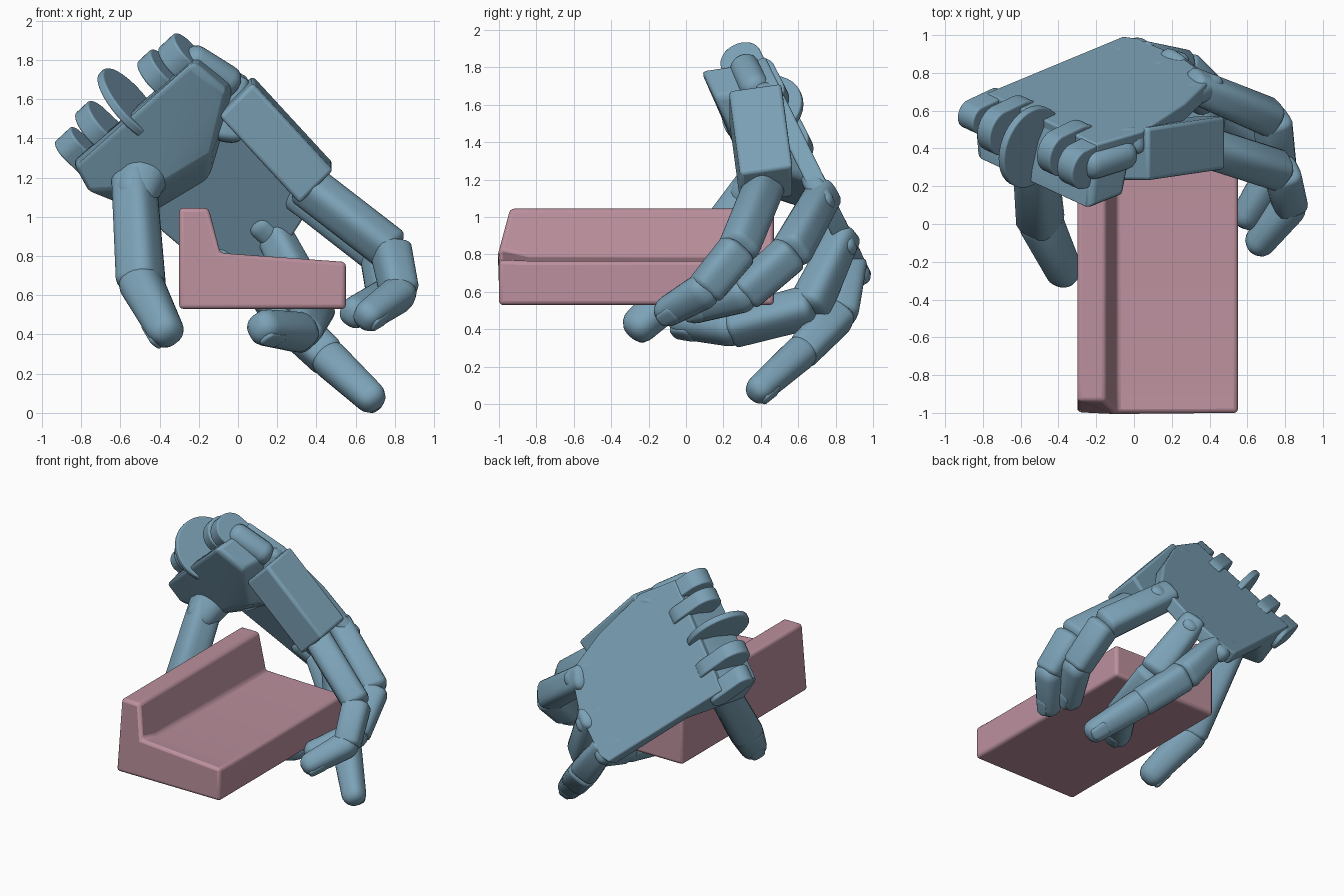
import bpy, bmesh, math
from mathutils import Vector as V

if "Cube" in bpy.data.objects:
    bpy.data.objects.remove(bpy.data.objects["Cube"])


def material(name, rgb):
    m = bpy.data.materials.new(name)
    m.diffuse_color = (*rgb, 1)
    m.use_nodes = True
    m.node_tree.nodes["Principled BSDF"].inputs["Base Color"].default_value = m.diffuse_color
    return m


BLUE = material("blue", (0.20, 0.36, 0.47))
PINK = material("pink", (0.50, 0.28, 0.34))


def finish(name, bm, mat, bevel=0.0, angle=35):
    bmesh.ops.recalc_face_normals(bm, faces=bm.faces)
    me = bpy.data.meshes.new(name)
    bm.to_mesh(me)
    bm.free()
    me.materials.append(mat)
    ob = bpy.data.objects.new(name, me)
    bpy.context.collection.objects.link(ob)
    if bevel:
        b = ob.modifiers.new("bevel", 'BEVEL')
        b.width, b.segments = bevel, 3
        b.limit_method, b.angle_limit = 'ANGLE', math.radians(25)
    bpy.ops.object.select_all(action='DESELECT')
    ob.select_set(True)
    bpy.context.view_layer.objects.active = ob
    bpy.ops.object.shade_smooth_by_angle(angle=math.radians(angle))
    return ob


def loft(bm, rings):
    rows = [[bm.verts.new(p) for p in r] for r in rings]
    n = len(rows[0])
    for r, s in zip(rows, rows[1:]):
        for i in range(n):
            bm.faces.new((r[i], r[(i + 1) % n], s[(i + 1) % n], s[i]))
    bm.faces.new(rows[0])
    bm.faces.new(rows[-1])


def hull(name, pts, bevel):
    bm = bmesh.new()
    for p in pts:
        bm.verts.new(p)
    r = bmesh.ops.convex_hull(bm, input=bm.verts)
    junk = {g for k in ("geom_interior", "geom_unused") for g in r[k]
            if isinstance(g, bmesh.types.BMVert)}
    bmesh.ops.delete(bm, geom=list(junk), context='VERTS')
    bmesh.ops.dissolve_limit(bm, angle_limit=0.03, verts=bm.verts, edges=bm.edges)
    return finish(name, bm, BLUE, bevel)


def segment(name, a, b, ra, rb, up, ext=0.55, power=4.0, flat=0.95):
    """Rounded, slightly boxy link from a to b with domed ends."""
    a, b = V(a), V(b)
    d = (b - a).normalized()
    up = V(up)
    up = (up - d * up.dot(d)).normalized()
    side = d.cross(up)
    stops = []
    for k in range(5):                       # start dome
        q = math.radians(12 + 78 * k / 4)
        stops.append((a - d * ra * ext * math.cos(q), ra * math.sin(q) ** 0.8))
    for k in range(5):                       # end dome
        q = math.radians(90 - 78 * k / 4)
        stops.append((b + d * rb * ext * math.cos(q), rb * math.sin(q) ** 0.8))
    rings = []
    for c, r in stops:
        ring = []
        for i in range(24):
            q = 2 * math.pi * i / 24
            cx, sx = math.cos(q), math.sin(q)
            f = (abs(cx) ** power + abs(sx) ** power) ** (-1 / power)
            ring.append(c + side * (r * f * cx) + up * (r * flat * f * sx))
        rings.append(ring)
    bm = bmesh.new()
    loft(bm, rings)
    return finish(name, bm, BLUE, 0, 50)


def finger(name, pts, radii):
    pts = [V(p) for p in pts]
    dirs = [(q - p).normalized() for p, q in zip(pts, pts[1:])]
    bend = dirs[0] - dirs[-1]                # outside of the curl
    for i, d in enumerate(dirs):
        last = i == len(dirs) - 1
        segment(f"{name}_link_{i + 1}", pts[i] + d * 0.02,
                pts[i + 1] - d * (0 if last else 0.02),
                radii[i], radii[i + 1], bend, 0.95 if last else 0.45,
                2.5 if last else 3.6)
    # nail plate on the tip
    d, r = dirs[-1], radii[-1]
    up = (bend - d * bend.dot(d)).normalized()
    c = pts[-1] + up * r * 0.78
    segment(name + "_nail", c - d * r * 0.6, c + d * r * 0.35,
            r * 0.6, r * 0.52, up, 0.6, 3, 0.42)


def palm(x, z, t):
    """Point on the slanted back of the hand, t below its surface."""
    return V((x, 1 - (z - 0.68) / 2.04 - 0.9 * t, z - 0.44 * t))


# gripped block: tray with one raised side wall
def profile(y, top_y, floor_left, floor_right):
    return [(-0.30, y, 0.53), (0.55, y, 0.53), (0.55, y, floor_right),
            (-0.09, y, floor_left), (-0.15, top_y, 1.045), (-0.30, top_y, 1.045)]


bm = bmesh.new()
loft(bm, [profile(-1.0, -0.94, 0.82, 0.77), profile(-0.84, -0.84, 0.785, 0.765),
          profile(0.47, 0.47, 0.78, 0.765)])
finish("block", bm, PINK, 0.022, 40)

# back of the hand
outline = [(-0.78, 1.30), (-0.06, 0.69), (0.02, 0.71), (0.26, 0.92), (0.41, 1.15),
           (0.27, 1.42), (0.04, 1.72), (-0.2, 1.86)]
hull("palm_plate", [palm(x, z, t) for x, z in outline for t in (0, 0.10)], 0.012)

# thick heel of the palm at the wrist
heel = [(-0.77, 1.29, 0.03), (-0.2, 1.85, 0.03), (0.0, 1.70, 0.05), (-0.15, 1.2, 0.05),
        (-0.45, 1.02, 0.05), (-0.84, 1.37, 0.2), (-0.83, 1.40, 0.33), (-0.76, 1.27, 0.34),
        (-0.42, 1.30, 0.37), (-0.23, 1.94, 0.34), (-0.06, 1.80, 0.34), (-0.14, 1.45, 0.33)]
hull("palm_heel", [palm(*p) for p in heel], 0.03)

# mound joining the thumb to the heel
segment("thumb_mound", (-0.45, 0.50, 1.30), (-0.52, 0.33, 1.12), 0.15, 0.11,
        (0, 1, 0), 0.8, 2.3)

# wrist hinge prongs: thin rounded plates set into the wrist edge
across = V((0.69, -0.32, 0.64)).normalized()
along = V((0.69, 0.32, -0.65)).normalized()
out = across.cross(along)
prongs = [((-0.84, 0.57, 1.36), 0.08, 0.12, 0.18), ((-0.71, 0.50, 1.46), 0.13, 0.10, 0.14),
          ((-0.55, 0.41, 1.57), 0.225, 0.045, 0.0), ((-0.40, 0.38, 1.73), 0.12, 0.10, 0.14),
          ((-0.29, 0.31, 1.81), 0.115, 0.12, 0.12)]
for i, (c, r, w, reach) in enumerate(prongs):
    pts = []
    for k in range(36):
        q = 2 * math.pi * k / 36
        rim = V(c) + along * (r * math.cos(q)) + out * (r * math.sin(q))
        if math.cos(q) > 0:
            rim += along * reach
        pts += [rim + across * (w / 2), rim - across * (w / 2)]
    hull(f"wrist_prong_{i + 1}", pts, 0.01)

# knuckle lugs along the finger edge
normal = (0, 0.9, 0.44)
for i, (x, z) in enumerate([(-0.01, 0.75), (0.20, 0.90), (0.38, 1.14)]):
    c = palm(x, z, 0.06)
    segment(f"knuckle_lug_{i + 1}", c - along * 0.12, c + along * 0.05, 0.065, 0.06,
            normal, 0.9, 2.6)

# index knuckle and its outer slab
segment("index_knuckle", (-0.22, 0.32, 1.79), (-0.06, 0.37, 1.69), 0.085, 0.085,
        normal, 0.8, 2.2)
segment("index_hinge", (-0.02, 0.44, 1.68), (-0.05, 0.42, 1.42), 0.075, 0.075, normal)
a, b = V((-0.01, 0.37, 1.615)), V((0.40, 0.43, 1.17))
u, v = V((0.085, 0, 0.085)), V((0, 0.14, 0.02))
hull("index_slab", [p + u * i + v * j for p in (a, b) for i in (-1, 1) for j in (-1, 1)], 0.02)

# fingers and thumb
finger("index", [(0.34, 0.42, 1.17), (0.78, 0.28, 0.83), (0.825, 0.10, 0.61),
                 (0.67, -0.09, 0.50)], [0.10, 0.10, 0.095, 0.08])
finger("middle", [(0.30, 0.74, 1.13), (0.73, 0.56, 0.81), (0.76, 0.31, 0.59),
                  (0.60, 0.05, 0.515)], [0.09, 0.10, 0.095, 0.08])
finger("ring", [(0.18, 0.85, 0.92), (0.38, 0.66, 0.52), (0.32, 0.24, 0.41),
                (0.14, 0.0, 0.435)], [0.085, 0.105, 0.10, 0.09])
finger("little", [(0.03, 0.89, 0.76), (0.25, 0.82, 0.48), (0.46, 0.62, 0.28),
                  (0.67, 0.40, 0.085)], [0.08, 0.10, 0.095, 0.08])
finger("thumb", [(-0.53, 0.40, 1.20), (-0.495, 0.01, 0.66), (-0.375, -0.24, 0.43)],
       [0.105, 0.115, 0.095])
